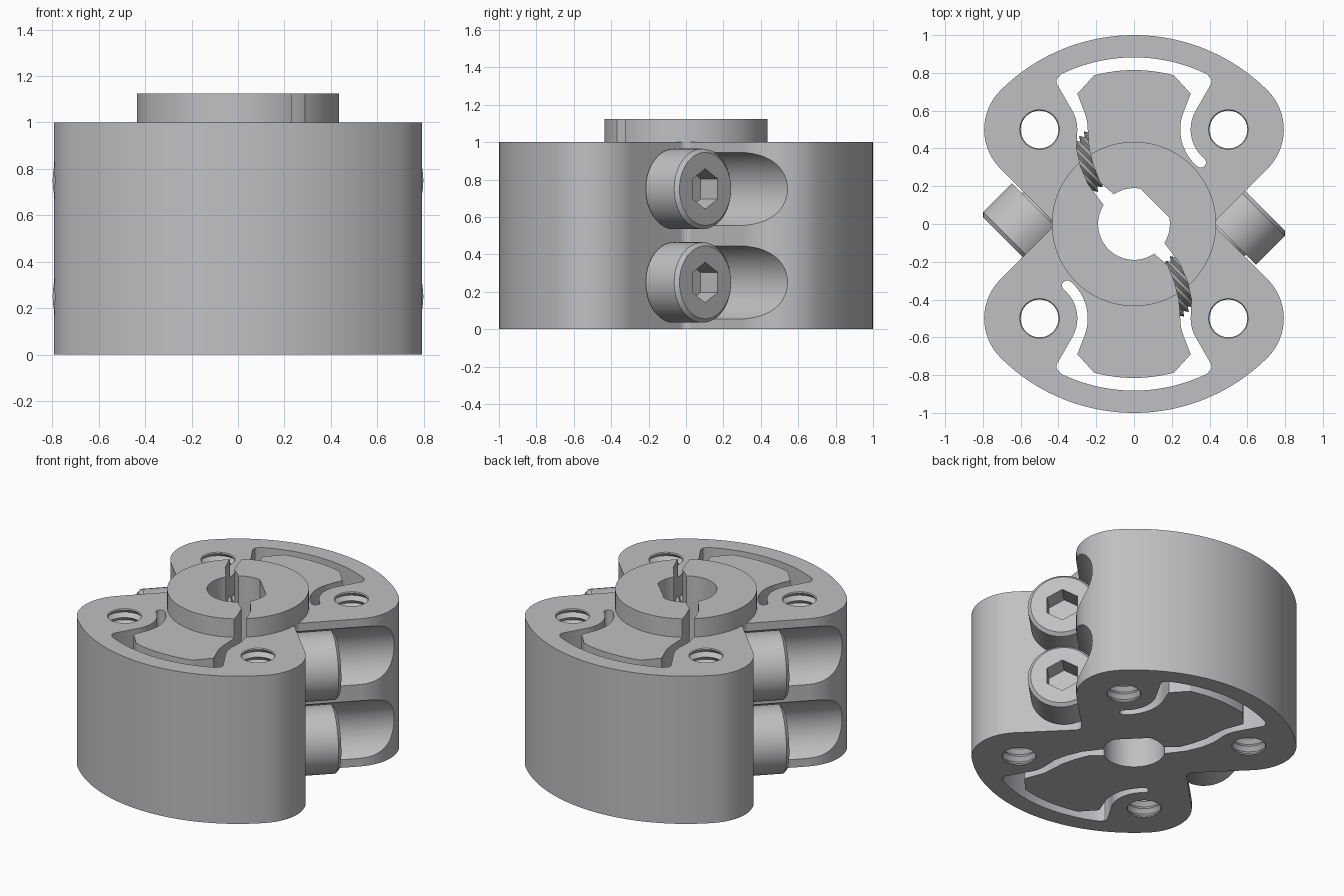
import bpy, bmesh, math
from mathutils import Matrix, Vector

default_cube = bpy.data.objects.get("Cube")
if default_cube:
    bpy.data.objects.remove(default_cube, do_unlink=True)

HEIGHT, HUB_TOP = 1.0, 1.125
LOBE, LOBE_RADIUS = 0.5, 0.293
SCREW_OFFSET = 0.279
SCREW_DIRECTION = Vector((1, 1, 0)).to_track_quat('Z', 'Y').to_matrix().to_4x4()

steel = bpy.data.materials.new("brushed grey steel")
steel.use_nodes = True
steel.diffuse_color = (0.53, 0.53, 0.55, 1)
steel.node_tree.nodes["Principled BSDF"].inputs["Base Color"].default_value = steel.diffuse_color


def arc(cx, cy, radius, start, end, steps=16):
    """Points on an arc, angles in degrees."""
    angles = [math.radians(start + (end - start) * i / steps) for i in range(steps + 1)]
    return [(cx + radius * math.cos(a), cy + radius * math.sin(a)) for a in angles]


def half_turn(points):
    return [(-x, -y) for x, y in points]


def finish(name, bm, matrix=Matrix()):
    bmesh.ops.recalc_face_normals(bm, faces=bm.faces)
    mesh = bpy.data.meshes.new(name)
    bm.to_mesh(mesh)
    bm.free()
    mesh.transform(matrix)
    mesh.materials.append(steel)
    obj = bpy.data.objects.new(name, mesh)
    bpy.context.collection.objects.link(obj)
    return obj


def prism(name, points, bottom, top, matrix=Matrix()):
    bm = bmesh.new()
    base = bm.faces.new([bm.verts.new((x, y, bottom)) for x, y in points])
    side = bmesh.ops.extrude_face_region(bm, geom=[base])["geom"]
    moved = [v for v in side if isinstance(v, bmesh.types.BMVert)]
    bmesh.ops.translate(bm, verts=moved, vec=(0, 0, top - bottom))
    return finish(name, bm, matrix)


def lathe(name, profile, matrix=Matrix(), segments=48):
    """Turn (radius, height) points around z and cap both ends."""
    bm = bmesh.new()
    rings = [[bm.verts.new((x, y, z)) for x, y in arc(0, 0, r, 0, 360, segments)[:-1]]
             for r, z in profile]
    for low, high in zip(rings, rings[1:]):
        for i in range(segments):
            j = (i + 1) % segments
            bm.faces.new((low[i], low[j], high[j], high[i]))
    bm.faces.new(rings[0])
    bm.faces.new(rings[-1])
    return finish(name, bm, matrix)


def thread(inner, outer, start, end, pitch):
    """Zigzag profile of a thread, widest at both ends."""
    count = 2 * round((end - start) / pitch)
    return [(inner if i % 2 else outer, start + (end - start) * i / count)
            for i in range(count + 1)]


def carve(obj, cutters):
    bpy.context.view_layer.objects.active = obj
    for cutter in cutters:
        cutter.hide_render = True
        mod = obj.modifiers.new("cut", 'BOOLEAN')
        mod.operation, mod.solver, mod.object = 'DIFFERENCE', 'EXACT', cutter
        bpy.ops.object.modifier_apply(modifier=mod.name)


def smooth(obj):
    bpy.ops.object.select_all(action='DESELECT')
    obj.select_set(True)
    bpy.context.view_layer.objects.active = obj
    bpy.ops.object.shade_smooth_by_angle(angle=math.radians(30))


# Two-lobed clamp body with a filleted waist
half = (arc(LOBE, LOBE, LOBE_RADIUS, -45, 45) + arc(0, 0, 1, 45, 135, 40)[1:-1]
        + arc(-LOBE, LOBE, LOBE_RADIUS, 135, 225) + arc(-0.474, 0, 0.042, 45, -45, 8))
body = prism("clamp_body", half + half_turn(half), 0, HEIGHT)

# Raised hub
hub = prism("hub", arc(0, 0, 0.435, 0, 360, 96)[:-1], HEIGHT, HUB_TOP)

# Flexure slot: slit from the bore, around the tongue, to a rounded end
slot = ([(-0.1, 0.05), (-0.16, 0.1), (-0.243, 0.21), (-0.285, 0.31), (-0.304, 0.4)]
        + arc(-LOBE, LOBE, 0.2, 0, 33, 6)
        + [(-0.41, 0.745), (-0.41, 0.765)]
        + arc(0, 0, 0.882, 116, 64, 24)
        + [(0.41, 0.765), (0.41, 0.745)]
        + arc(LOBE, LOBE, 0.2, 147, 230)
        + arc(0.354, 0.326, 0.0275, 50, -130, 8)[1:-1]
        + arc(LOBE, LOBE, 0.255, 230, 157)
        + [(0.3, 0.69)] + arc(0, 0, 0.815, 75, 105, 16) + [(-0.3, 0.69)]
        + arc(-LOBE, LOBE, 0.255, 23, 0, 6)
        + [(-0.238, 0.4), (-0.215, 0.31), (-0.18, 0.22), (-0.11, 0.16), (-0.05, 0.1)])
cutters = [prism("slot_cutter", s, -0.1, 1.3) for s in (slot, half_turn(slot))]

# Bore with one flat
cutters.append(prism("bore_cutter", arc(0, 0, 0.19, 80, 370, 48), -0.2, 1.4))
carve(hub, cutters)

# Threaded holes in the lobes
for x in (-LOBE, LOBE):
    for y in (-LOBE, LOBE):
        profile = thread(0.1, 0.123, -0.02, HEIGHT + 0.02, 0.052)
        cutters.append(lathe("hole_cutter", profile, Matrix.Translation((x, y, 0)), 40))

# Clamp screws and the channels that clear their heads
screws = []
for turn, side in ((0, "left"), (math.pi, "right")):
    for z, level in ((0.25, "lower"), (0.75, "upper")):
        place = (Matrix.Rotation(turn, 4, 'Z')
                 @ Matrix.Translation((SCREW_OFFSET, -SCREW_OFFSET, z)) @ SCREW_DIRECTION)
        cutters.append(lathe("channel_cutter", [(0.22, 0.3), (0.22, 1.3)], place, 64))
        profile = thread(0.115, 0.14, -0.4, 0.29, 0.035)
        profile += [(0.14, 0.305), (0.215, 0.305), (0.215, 0.52), (0.195, 0.54)]
        screw = lathe(f"{side}_{level}_screw", profile, place)
        socket = prism("socket_cutter", arc(0, 0, 0.108, 30, 390, 6)[:-1], 0.41, 0.7, place)
        carve(screw, [socket])
        bpy.data.objects.remove(socket, do_unlink=True)
        screws.append(screw)

carve(body, cutters)
for cutter in cutters:
    bpy.data.objects.remove(cutter, do_unlink=True)
for part in [body, hub] + screws:
    smooth(part)
